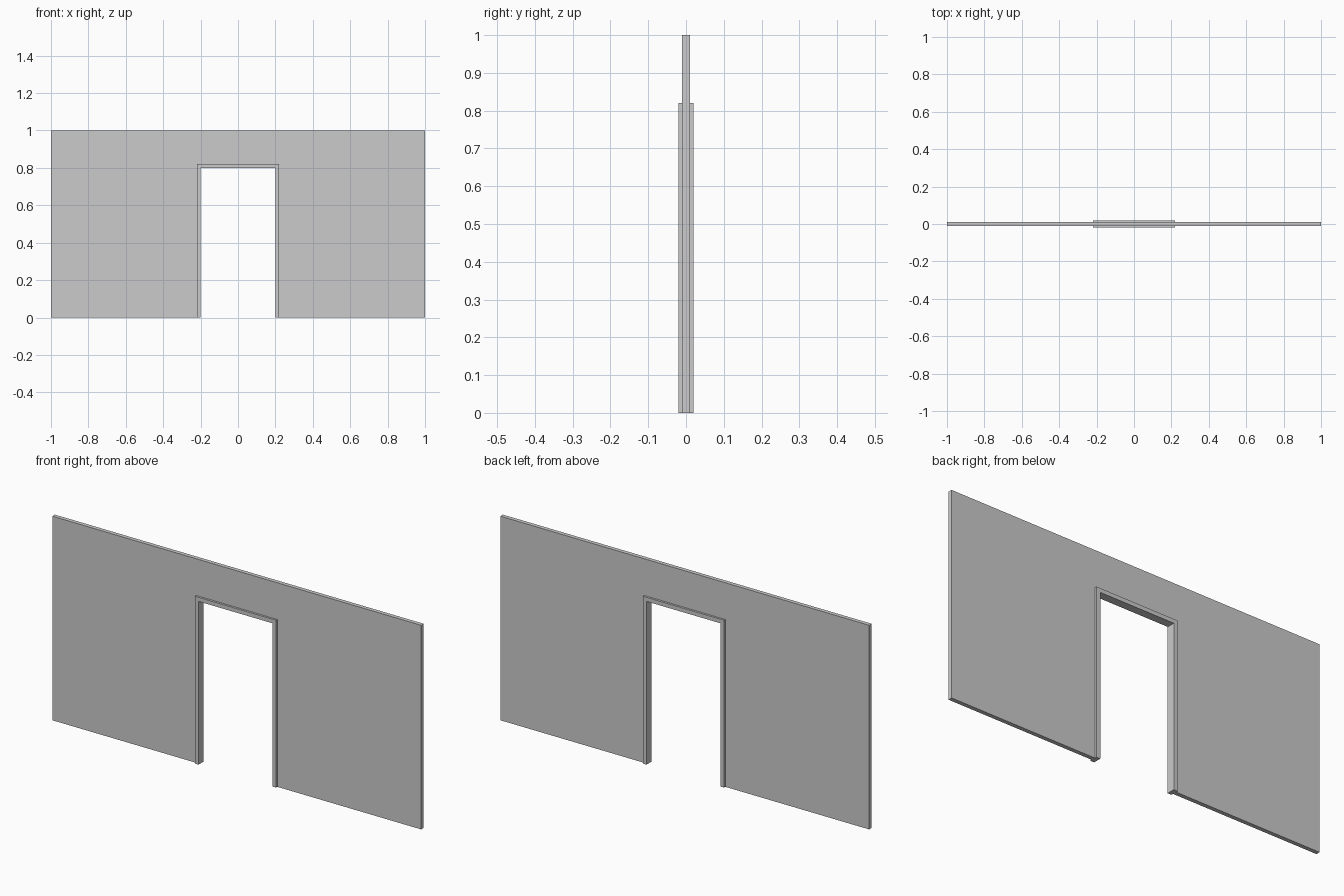
import bpy
import bmesh

if "Cube" in bpy.data.objects:
    bpy.data.objects.remove(bpy.data.objects["Cube"])


def arch_panel(name, outer_x, outer_z, inner_x, inner_z, depth):
    """Upside-down U profile in the XZ plane, extruded along y and centred on y = 0."""
    profile = [(-outer_x, 0), (-inner_x, 0), (-inner_x, inner_z), (inner_x, inner_z),
               (inner_x, 0), (outer_x, 0), (outer_x, outer_z), (-outer_x, outer_z)]
    bm = bmesh.new()
    face = bm.faces.new([bm.verts.new((x, -depth / 2, z)) for x, z in profile])
    ext = bmesh.ops.extrude_face_region(bm, geom=[face], use_keep_orig=True)
    moved = [g for g in ext["geom"] if isinstance(g, bmesh.types.BMVert)]
    bmesh.ops.translate(bm, verts=moved, vec=(0, depth, 0))
    bmesh.ops.recalc_face_normals(bm, faces=bm.faces)
    mesh = bpy.data.meshes.new(name)
    bm.to_mesh(mesh)
    bm.free()
    obj = bpy.data.objects.new(name, mesh)
    bpy.context.collection.objects.link(obj)
    return obj


# Thin wall with a doorway cut to the outside of the frame
arch_panel("wall", 1.0, 1.0, 0.22, 0.82, 0.02)

# Door frame lining the opening, standing proud on both sides
arch_panel("door_frame", 0.22, 0.82, 0.20, 0.80, 0.04)
